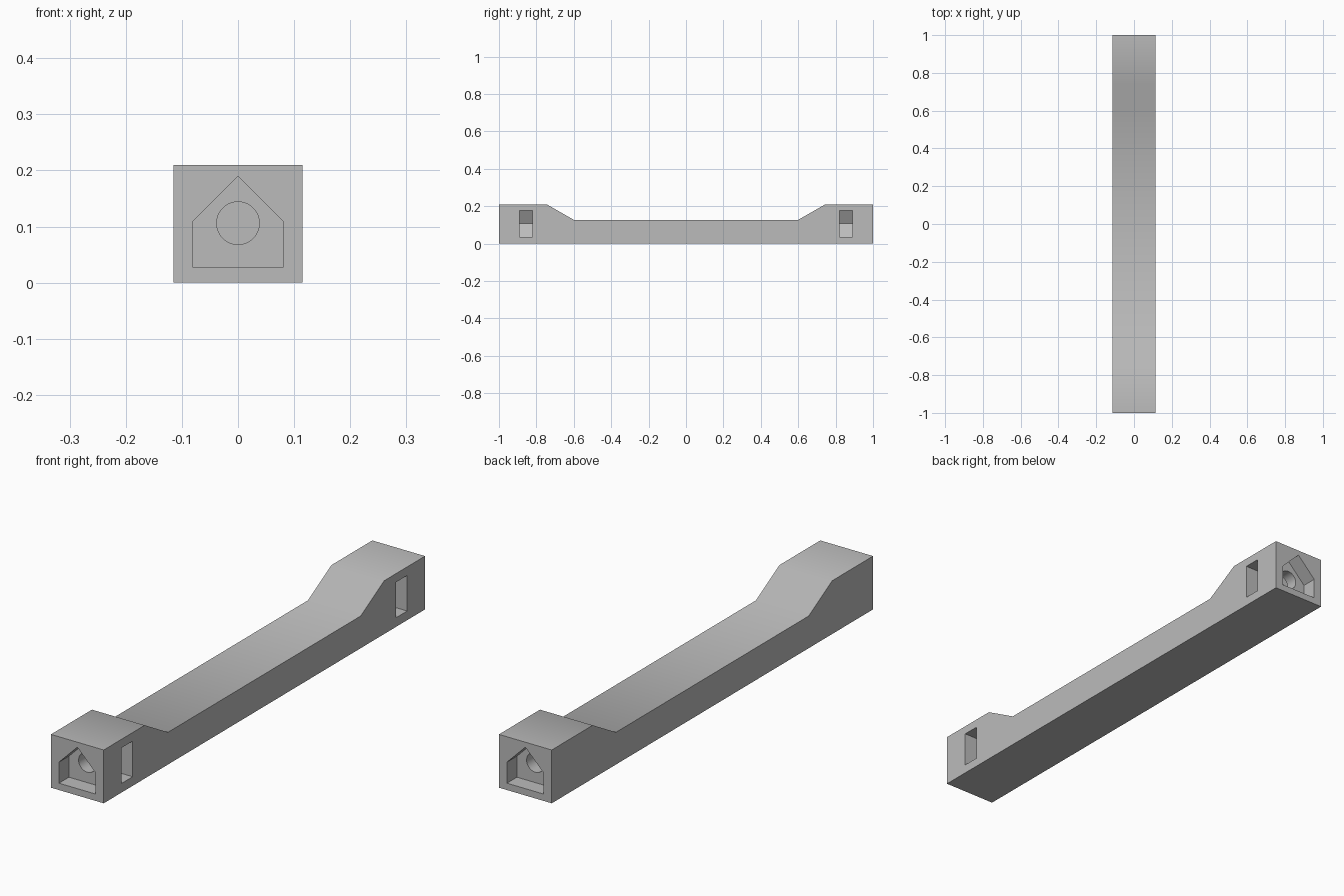
import bpy
import bmesh
from math import sin, cos, pi, radians

cube = bpy.data.objects.get("Cube")
if cube:
    bpy.data.objects.remove(cube, do_unlink=True)

gray = bpy.data.materials.new("light gray plastic")
gray.use_nodes = True
COLOUR = (0.5, 0.5, 0.5, 1.0)
gray.diffuse_color = COLOUR
gray.node_tree.nodes["Principled BSDF"].inputs["Base Color"].default_value = COLOUR


def prism(name, profile, axis, start, end):
    """Extrude a closed profile along x (y-z points) or along y (x-z points)."""
    bm = bmesh.new()
    place = (lambda a, z: (start, a, z)) if axis == "x" else (lambda a, z: (a, start, z))
    face = bm.faces.new([bm.verts.new(place(a, z)) for a, z in profile])
    grown = bmesh.ops.extrude_face_region(bm, geom=[face])
    step = (end - start, 0, 0) if axis == "x" else (0, end - start, 0)
    moved = [v for v in grown["geom"] if isinstance(v, bmesh.types.BMVert)]
    bmesh.ops.translate(bm, verts=moved, vec=step)
    bmesh.ops.recalc_face_normals(bm, faces=bm.faces)
    mesh = bpy.data.meshes.new(name)
    bm.to_mesh(mesh)
    bm.free()
    mesh.materials.append(gray)
    obj = bpy.data.objects.new(name, mesh)
    bpy.context.collection.objects.link(obj)
    return obj


def cut(target, cutter):
    cutter.hide_render = True
    bpy.context.view_layer.objects.active = target
    mod = target.modifiers.new("cut", "BOOLEAN")
    mod.operation = "DIFFERENCE"
    mod.solver = "EXACT"
    mod.object = cutter
    bpy.ops.object.modifier_apply(modifier=mod.name)
    bpy.data.objects.remove(cutter, do_unlink=True)


# Handle bar with a raised block at each end
HALF_W, TOP, WAIST = 0.115, 0.21, 0.127
half = [(1, 0), (1, TOP), (0.745, TOP), (0.60, WAIST)]
outline = half + [(-y, z) for y, z in reversed(half)]
bar = prism("handle_bar", outline, "x", -HALF_W, HALF_W)

# Cross-sections of the end pocket, bolt hole and side-loaded nut slot
AXIS_Z, FLAT = 0.106, 0.07
pocket = [(-0.08, 0.027), (0.08, 0.027), (0.08, 0.11), (0, 0.19), (-0.08, 0.11)]
hole = [(0.038 * cos(2 * pi * i / 48), AXIS_Z + 0.038 * sin(2 * pi * i / 48))
        for i in range(48)]
corner = FLAT / cos(pi / 6)
slot = [(0.2, AXIS_Z - FLAT), (0.2, AXIS_Z + FLAT), (-corner / 2, AXIS_Z + FLAT),
        (-corner, AXIS_Z), (-corner / 2, AXIS_Z - FLAT)]

# Cut the same fittings at both ends
for side in (-1, 1):
    cut(bar, prism("pocket_cutter", pocket, "y", side * 1.1, side * 0.938))
    cut(bar, prism("hole_cutter", hole, "y", side * 0.96, side * 0.78))
    cut(bar, prism("slot_cutter", slot, "y", side * 0.889, side * 0.82))

bpy.ops.object.select_all(action="DESELECT")
bar.select_set(True)
bpy.context.view_layer.objects.active = bar
bpy.ops.object.shade_smooth_by_angle(angle=radians(31))
